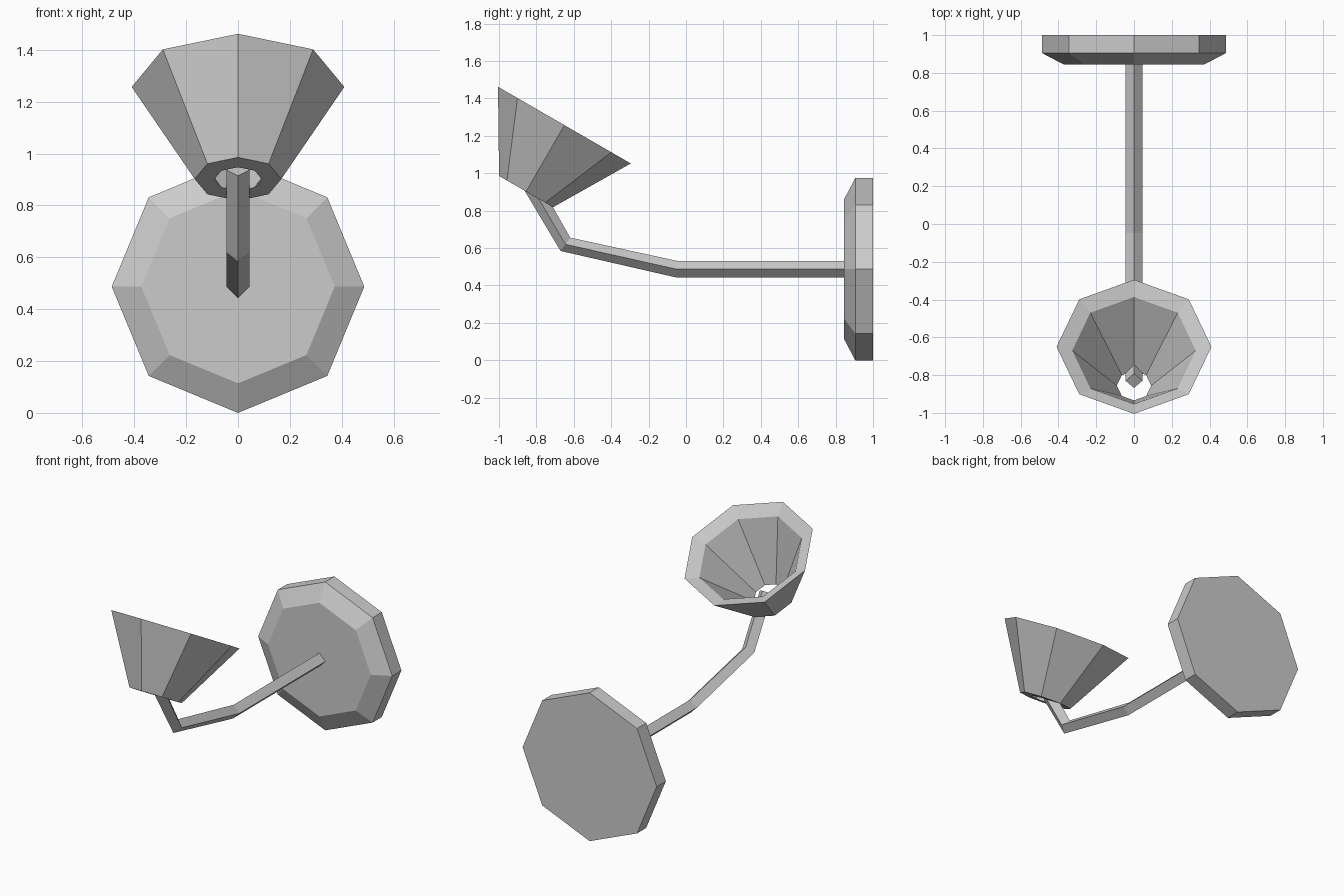
import bpy
import bmesh
from math import cos, sin, pi, radians
from mathutils import Vector

cube = bpy.data.objects.get("Cube")
if cube:
    bpy.data.objects.remove(cube, do_unlink=True)

# Single grey finish
grey = bpy.data.materials.new("light_grey")
grey.use_nodes = True
colour = (0.6, 0.6, 0.6, 1)
grey.diffuse_color = colour
grey.node_tree.nodes["Principled BSDF"].inputs["Base Color"].default_value = colour


def ring(y, z, radius, axis, sides):
    """Polygon around a centre on the x = 0 plane, facing along axis."""
    side = Vector((1, 0, 0))
    up = axis.normalized().cross(side)
    centre = Vector((0, y, z))
    return [centre + radius * (cos(2 * pi * i / sides) * side + sin(2 * pi * i / sides) * up)
            for i in range(sides)]


def loft(name, rings, closed=False):
    """Skin a list of rings; cap the ends, or join last ring to first."""
    bm = bmesh.new()
    loops = [[bm.verts.new(p) for p in r] for r in rings]
    n = len(loops[0])
    pairs = list(zip(loops, loops[1:]))
    if closed:
        pairs.append((loops[-1], loops[0]))
    else:
        bm.faces.new(loops[0])
        bm.faces.new(loops[-1])
    for a, b in pairs:
        for i in range(n):
            j = (i + 1) % n
            bm.faces.new((a[i], a[j], b[j], b[i]))
    bmesh.ops.recalc_face_normals(bm, faces=bm.faces)
    mesh = bpy.data.meshes.new(name)
    bm.to_mesh(mesh)
    bm.free()
    mesh.materials.append(grey)
    obj = bpy.data.objects.new(name, mesh)
    bpy.context.collection.objects.link(obj)
    return obj


# Octagonal wall plate with a chamfered front
PLATE_Z = 0.487
back = Vector((0, 1, 0))
loft("wall_plate", [ring(y, PLATE_Z, r, back, 8)
                    for y, r in ((0.845, 0.373), (0.905, 0.487), (1, 0.487))])

# Bent arm of diamond section
path = [Vector(p) for p in ((0, 0.86, PLATE_Z), (0, -0.05, PLATE_Z),
                            (0, -0.645, 0.62), (0, -0.83, 0.937))]
steps = [(b - a).normalized() for a, b in zip(path, path[1:])]
tangents = [steps[0]] + [a + b for a, b in zip(steps, steps[1:])] + [steps[-1]]
loft("arm", [ring(p.y, p.z, 0.044, t, 4) for p, t in zip(path, tangents)])

# Tilted hollow shade, open at both ends, with the rim sloping inwards
tilt = radians(30)
axis = Vector((0, sin(tilt), cos(tilt)))
base = Vector((0, -0.855, 0.902))
profile = ((0, 0.167), (0.41, 0.41), (0.37, 0.327), (0, 0.091))
rings = []
for height, radius in profile:
    c = base + axis * height
    rings.append(ring(c.y, c.z, radius, axis, 8))
loft("lamp_shade", rings, closed=True)
